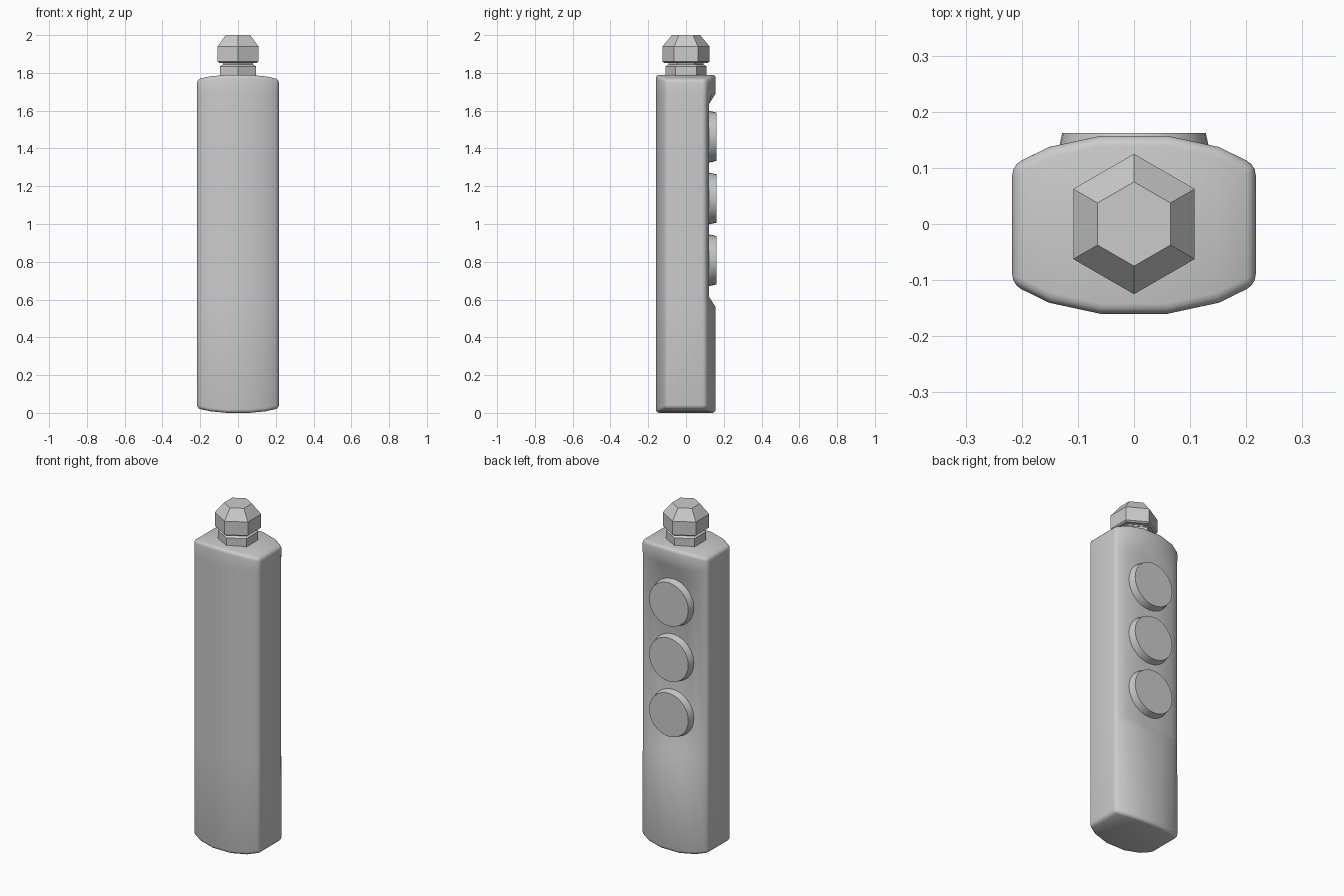
import bpy, bmesh, math

if "Cube" in bpy.data.objects:
    bpy.data.objects.remove(bpy.data.objects["Cube"])


def make_object(name, bm, smooth_angle=None):
    bmesh.ops.recalc_face_normals(bm, faces=bm.faces)
    mesh = bpy.data.meshes.new(name)
    bm.to_mesh(mesh)
    bm.free()
    obj = bpy.data.objects.new(name, mesh)
    bpy.context.collection.objects.link(obj)
    if smooth_angle:
        bpy.ops.object.select_all(action='DESELECT')
        obj.select_set(True)
        bpy.context.view_layer.objects.active = obj
        bpy.ops.object.shade_smooth_by_angle(angle=math.radians(smooth_angle))
    return obj


def lathe(bm, profile, sides, start=0.0):
    """Stack of polygon rings along z from (radius, z) pairs, capped."""
    rings = [[bm.verts.new((r * math.cos(start + 2 * math.pi * i / sides),
                            r * math.sin(start + 2 * math.pi * i / sides), z))
              for i in range(sides)] for r, z in profile]
    for a, b in zip(rings, rings[1:]):
        for i in range(sides):
            j = (i + 1) % sides
            bm.faces.new((a[i], a[j], b[j], b[i]))
    bm.faces.new(rings[0])
    bm.faces.new(rings[-1])


# Casing: lofted barrel section, back columns pushed in along the button panel
half = [(0.06, 0.157, 0.0), (0.152, 0.137, 0.009), (0.217, 0.105, 0.024)]  # x, y, end drop
columns = [(-x, y, d) for x, y, d in reversed(half)] + half
n = len(columns)
rows = [(0.0, False), (0.56, False), (0.615, True),
        (1.635, True), (1.69, False), (1.79, False)]
PANEL_Y = 0.122

bm = bmesh.new()
rings = []
for k, (z, recessed) in enumerate(rows):
    sign = {0: 1, len(rows) - 1: -1}.get(k, 0)
    back = [bm.verts.new((x, PANEL_Y if recessed and abs(x) < 0.2 else y, z + sign * d))
            for x, y, d in columns]
    front = [bm.verts.new((x, -y - 0.003, z + sign * d)) for x, y, d in columns]
    rings.append((back, front))
for (b0, f0), (b1, f1) in zip(rings, rings[1:]):
    lo, hi = b0 + f0[::-1], b1 + f1[::-1]
    for i in range(2 * n):
        j = (i + 1) % (2 * n)
        bm.faces.new((lo[i], lo[j], hi[j], hi[i]))
for b, f in (rings[0], rings[-1]):
    for i in range(n - 1):
        bm.faces.new((b[i], b[i + 1], f[i + 1], f[i]))

# Round the casing's sharp outer edges
bmesh.ops.recalc_face_normals(bm, faces=bm.faces)
sharp = [e for e in bm.edges if e.calc_face_angle(0) > math.radians(42)]
bmesh.ops.bevel(bm, geom=sharp, offset=0.018, segments=3, profile=0.5, affect='EDGES')
make_object("casing", bm, 35)

# Three tapered push buttons
for i in range(3):
    bm = bmesh.new()
    lathe(bm, [(0.139, 0.0), (0.128, 0.05)], 32)
    button = make_object(f"button_{i + 1}", bm, 30)
    button.rotation_euler = (-math.pi / 2, 0, 0)
    button.location = (0, 0.112, 0.808 + 0.327 * i)

# Hexagonal cable gland: lower nut, then domed cap on a thin neck
bm = bmesh.new()
lathe(bm, [(0.109, 1.77), (0.109, 1.835), (0.092, 1.845), (0.092, 1.86)], 6, math.pi / 2)
make_object("gland_nut", bm)
bm = bmesh.new()
lathe(bm, [(0.115, 1.853), (0.125, 1.86), (0.125, 1.94), (0.075, 2.0)], 6, math.pi / 2)
make_object("gland_cap", bm)
